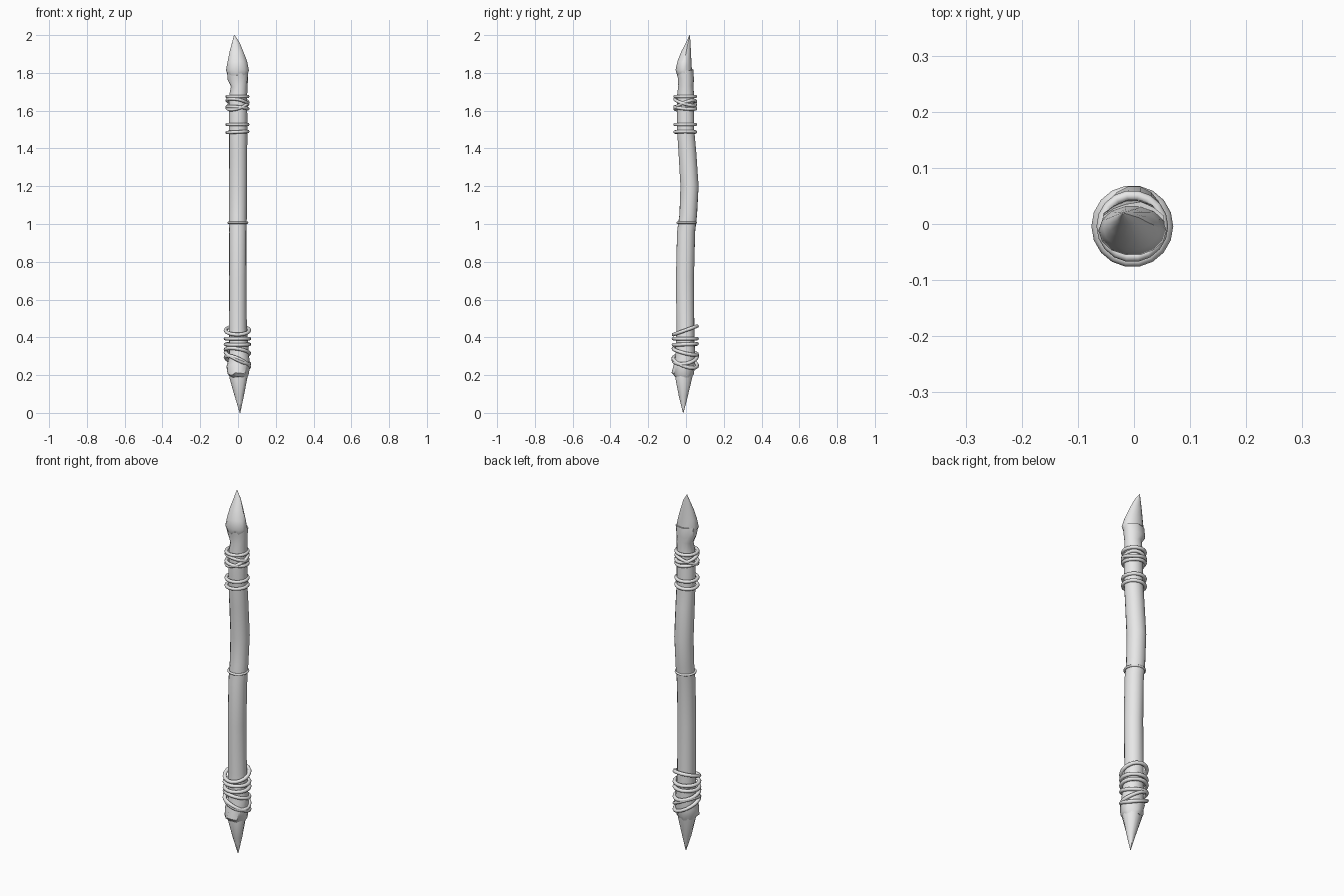
import bpy, bmesh, math, random
from mathutils import Matrix, Vector

if "Cube" in bpy.data.objects:
    bpy.data.objects.remove(bpy.data.objects["Cube"])

random.seed(4)
SIDES = 14

grey = bpy.data.materials.new("plain grey")
grey.use_nodes = True
grey.diffuse_color = (0.8, 0.8, 0.8, 1)
grey.node_tree.nodes["Principled BSDF"].inputs["Base Color"].default_value = grey.diffuse_color


def finish(bm, name, angle):
    """Turn a bmesh into a shaded object."""
    bmesh.ops.recalc_face_normals(bm, faces=bm.faces)
    mesh = bpy.data.meshes.new(name)
    bm.to_mesh(mesh)
    bm.free()
    mesh.materials.append(grey)
    obj = bpy.data.objects.new(name, mesh)
    bpy.context.collection.objects.link(obj)
    bpy.ops.object.select_all(action="DESELECT")
    obj.select_set(True)
    bpy.context.view_layer.objects.active = obj
    bpy.ops.object.shade_smooth_by_angle(angle=math.radians(angle))
    return obj


def loft(name, levels, angle):
    """Skin oval rings given as (z, left, right, front, back, roughness)."""
    bm = bmesh.new()
    rings = []
    for z, x0, x1, y0, y1, rough in levels:
        ring = []
        for i in range(SIDES):
            a = math.tau * i / SIDES
            r = 1 - random.uniform(0, rough)
            dz = random.uniform(-rough, rough) * 0.1
            ring.append(bm.verts.new(((x0 + x1) / 2 + (x1 - x0) / 2 * r * math.cos(a),
                                      (y0 + y1) / 2 + (y1 - y0) / 2 * r * math.sin(a),
                                      z + dz)))
        rings.append(ring)
    for low, high in zip(rings, rings[1:]):
        for i in range(SIDES):
            j = (i + 1) % SIDES
            bm.faces.new((low[i], low[j], high[j], high[i]))
    bm.faces.new(rings[0][::-1])
    bm.faces.new(rings[-1])
    return finish(bm, name, angle)


# Crooked shaft with a split, flared lower end
loft("shaft", [
    (0.19, -0.045, 0.048, -0.06, 0.035, 0.05),
    (0.21, -0.060, 0.060, -0.078, 0.048, 0.12),
    (0.25, -0.063, 0.066, -0.070, 0.050, 0.12),
    (0.30, -0.050, 0.060, -0.058, 0.050, 0.06),
    (0.45, -0.050, 0.047, -0.052, 0.046, 0.04),
    (0.72, -0.050, 0.047, -0.056, 0.044, 0.04),
    (0.96, -0.050, 0.047, -0.050, 0.050, 0.04),
    (1.05, -0.050, 0.048, -0.036, 0.060, 0.04),
    (1.20, -0.050, 0.050, -0.031, 0.068, 0.03),
    (1.38, -0.049, 0.050, -0.042, 0.056, 0.04),
    (1.50, -0.050, 0.050, -0.050, 0.046, 0.04),
    (1.68, -0.047, 0.050, -0.048, 0.045, 0.04),
    (1.73, -0.040, 0.051, -0.042, 0.040, 0.06),
    (1.77, -0.060, 0.056, -0.045, 0.045, 0.08),
    (1.81, -0.064, 0.061, -0.052, 0.042, 0.12),
], 40)

# Slanted upper point, upright at the back
loft("upper_point", [
    (1.79, -0.056, 0.053, -0.048, 0.036, 0.06),
    (1.815, -0.064, 0.059, -0.057, 0.033, 0.03),
    (1.86, -0.055, 0.048, -0.046, 0.030, 0.03),
    (1.91, -0.045, 0.030, -0.026, 0.027, 0.03),
    (1.96, -0.032, 0.008, -0.001, 0.024, 0.03),
    (2.00, -0.021, -0.018, 0.018, 0.021, 0),
], 45)

# Carved lower point
loft("lower_point", [
    (0.0, 0.009, 0.012, -0.016, -0.013, 0),
    (0.09, -0.020, 0.032, -0.038, 0.010, 0.08),
    (0.19, -0.049, 0.052, -0.061, 0.035, 0.08),
    (0.23, -0.046, 0.048, -0.055, 0.040, 0.05),
], 40)


def rope(name, z, radius, thick, rise_right=0, rise_back=0, cx=-0.003, cy=-0.004):
    """Ring of cord whose height changes by the given rise across its width."""
    bm = bmesh.new()
    n, m = 18, 8
    grid = []
    for i in range(n):
        a = math.tau * i / n
        out = Vector((math.cos(a), math.sin(a), 0))
        mid = Vector((cx, cy, z)) + out * radius
        mid.z += rise_right / 2 * out.x + rise_back / 2 * out.y
        grid.append([bm.verts.new(mid + thick * (out * math.cos(b) + Vector((0, 0, math.sin(b)))))
                     for b in (math.tau * k / m for k in range(m))])
    for i in range(n):
        for k in range(m):
            p, q, l = grid[i], grid[(i + 1) % n], (k + 1) % m
            bm.faces.new((p[k], q[k], q[l], p[l]))
    finish(bm, name, 60)


# Cord bindings: (height, rise to the right, rise to the back)
for i, (z, rx, ry) in enumerate([(1.675, 0, 0), (1.645, -0.02, -0.03), (1.63, 0.03, 0.04),
                                 (1.615, -0.01, -0.01), (1.527, 0, 0), (1.487, 0.005, 0)]):
    rope(f"upper_cord_{i + 1}", z, 0.055, 0.009, rx, ry)

rope("middle_cord", 1.007, 0.050, 0.006, cx=-0.001, cy=0.004)

for i, (z, rx, ry) in enumerate([(0.437, 0, 0.045), (0.393, 0, 0), (0.363, 0, 0.005),
                                 (0.325, -0.02, -0.03), (0.29, -0.06, 0.02),
                                 (0.27, -0.05, -0.04)]):
    rope(f"lower_cord_{i + 1}", z, 0.063, 0.010, rx, ry)
